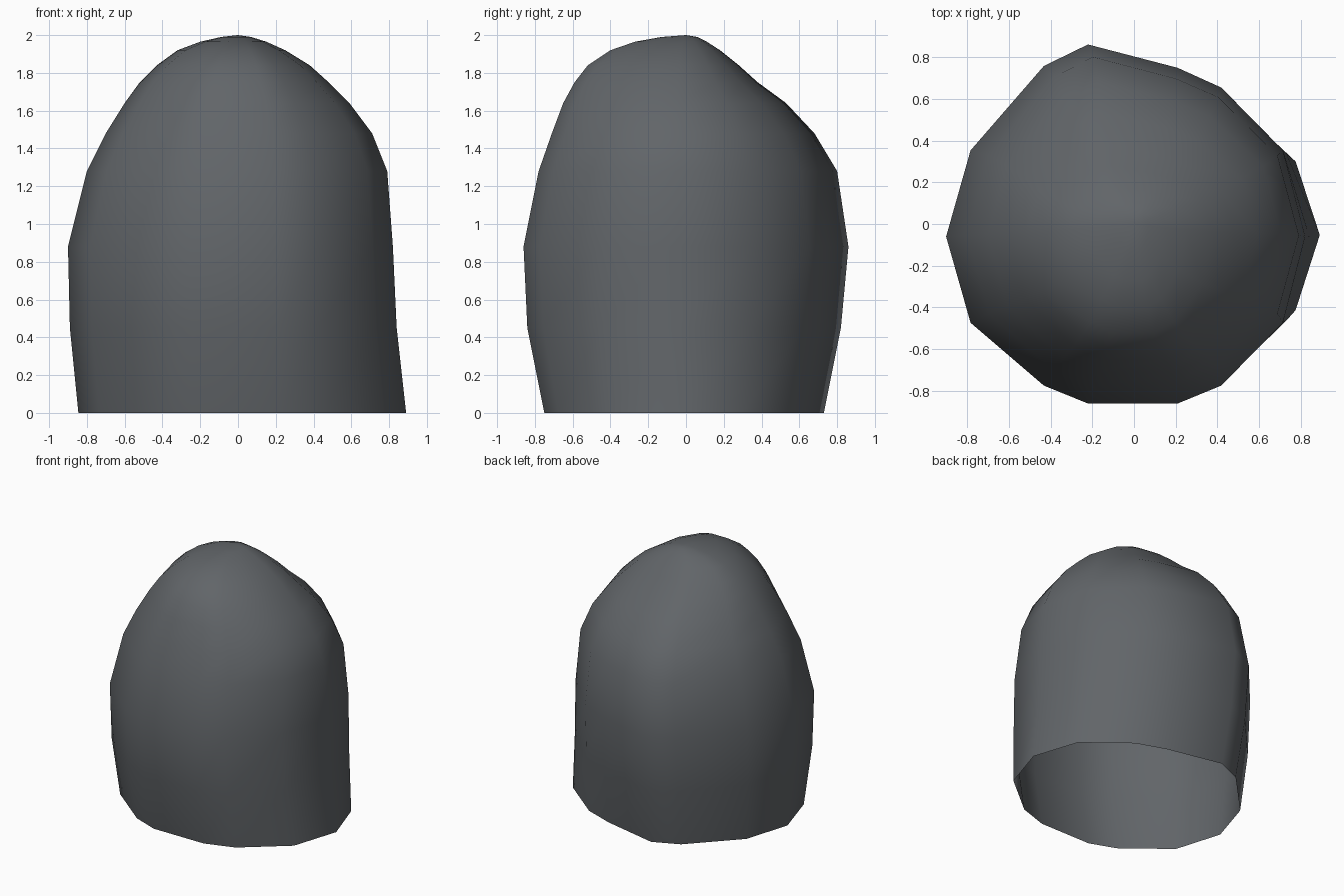
import bpy, bmesh

# One flat colour
mat = bpy.data.materials.new("dark grey")
mat.diffuse_color = (0.12, 0.13, 0.14, 1)

# Cross-section of the widest ring, each side normalised to its own reach
OUTLINE = [(1.0, -0.07), (0.87, -0.55), (0.51, -0.90), (0.255, -1.0),
           (-0.245, -1.0), (-0.48, -0.90), (-0.87, -0.55), (-1.0, -0.07),
           (-0.87, 0.41), (-0.48, 0.88), (-0.245, 1.0), (0.255, 0.87),
           (0.51, 0.76), (0.87, 0.41)]

# Height, then reach to the left, right, front and back
RINGS = [(0.00, 0.845, 0.89, 0.75, 0.73),
         (0.45, 0.89, 0.84, 0.84, 0.82),
         (0.88, 0.90, 0.82, 0.86, 0.86),
         (1.28, 0.80, 0.79, 0.78, 0.80),
         (1.48, 0.70, 0.71, 0.71, 0.68),
         (1.64, 0.60, 0.59, 0.65, 0.53),
         (1.75, 0.52, 0.48, 0.59, 0.38),
         (1.84, 0.43, 0.38, 0.52, 0.28),
         (1.92, 0.32, 0.25, 0.40, 0.18),
         (1.965, 0.20, 0.15, 0.27, 0.11),
         (1.99, 0.09, 0.07, 0.13, 0.06)]

# Open-bottomed domed shell
bm = bmesh.new()
loops = []
for z, left, right, front, back in RINGS:
    loops.append([bm.verts.new((x * (right if x > 0 else left),
                                y * (back if y > 0 else front), z))
                  for x, y in OUTLINE])
n = len(OUTLINE)
for low, high in zip(loops, loops[1:]):
    for i in range(n):
        j = (i + 1) % n
        bm.faces.new((low[j], low[i], high[i], high[j]))
apex = bm.verts.new((0, 0, 2))
for i in range(n):
    bm.faces.new((loops[-1][(i + 1) % n], loops[-1][i], apex))
for f in bm.faces:
    f.smooth = True

mesh = bpy.data.meshes.new("domed_shell")
bm.to_mesh(mesh)
bm.free()
mesh.materials.append(mat)
shell = bpy.data.objects.new("domed_shell", mesh)
bpy.context.collection.objects.link(shell)
